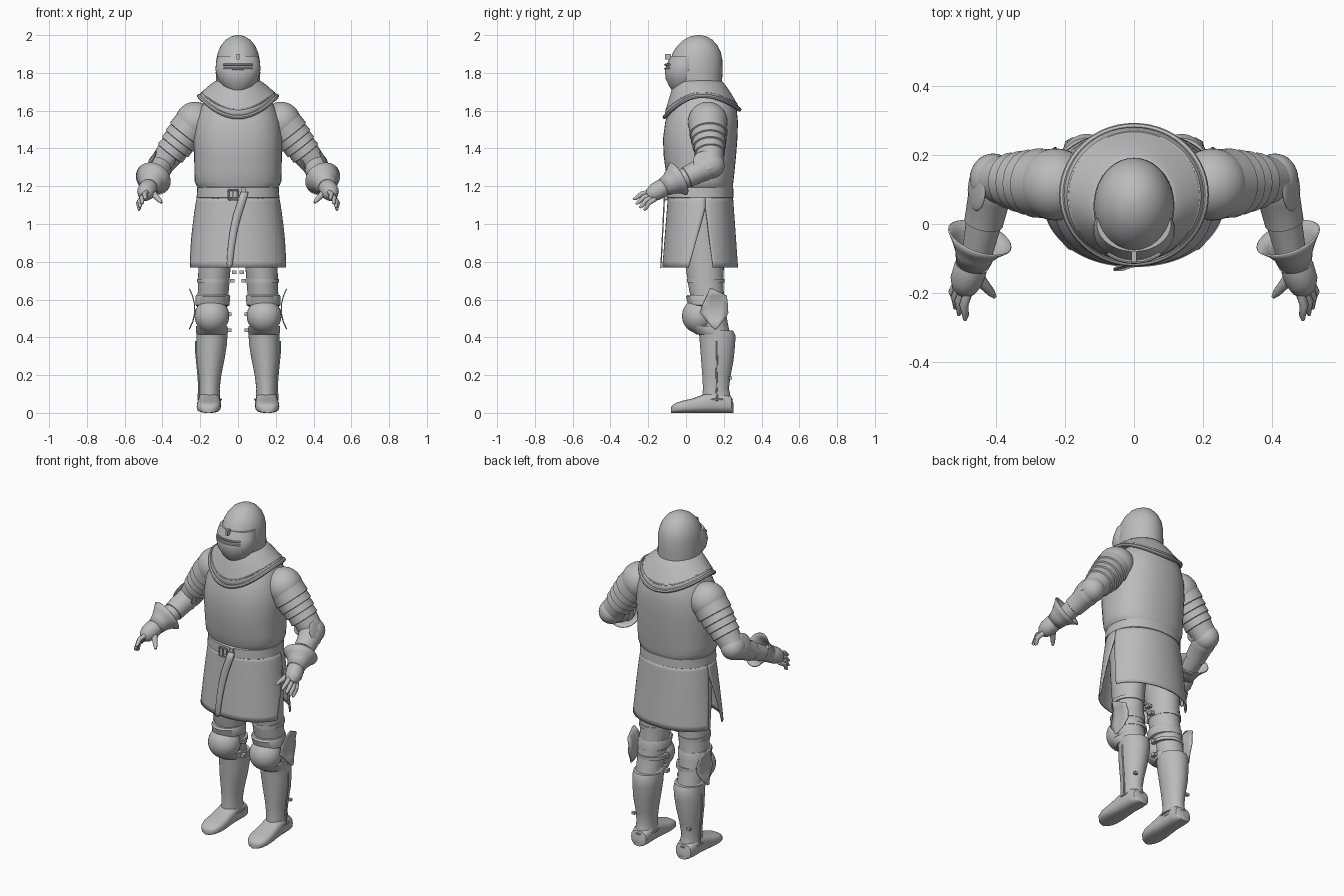
import bpy, bmesh
from math import sin, cos, radians, copysign
from mathutils import Vector as V

if bpy.data.objects.get("Cube"):
    bpy.data.objects.remove(bpy.data.objects["Cube"], do_unlink=True)

STEEL = bpy.data.materials.new("plain_grey")
STEEL.use_nodes = True
STEEL.diffuse_color = (0.5, 0.5, 0.5, 1)
STEEL.node_tree.nodes["Principled BSDF"].inputs["Base Color"].default_value = (0.5, 0.5, 0.5, 1)


def finish(name, bm, mirror=False, thick=0.0, angle=40):
    bmesh.ops.remove_doubles(bm, verts=bm.verts, dist=1e-5)
    bmesh.ops.recalc_face_normals(bm, faces=bm.faces)
    me = bpy.data.meshes.new(name)
    bm.to_mesh(me)
    bm.free()
    me.materials.append(STEEL)
    ob = bpy.data.objects.new(name, me)
    bpy.context.collection.objects.link(ob)
    bpy.ops.object.select_all(action='DESELECT')
    ob.select_set(True)
    bpy.context.view_layer.objects.active = ob
    bpy.ops.object.shade_smooth_by_angle(angle=radians(angle))
    if thick:
        mod = ob.modifiers.new("Thickness", 'SOLIDIFY')
        mod.thickness, mod.offset = thick, 0
    if mirror:
        ob.modifiers.new("Mirror", 'MIRROR').use_clip = False
    return ob


def ring(c, u, v, n=40, p=2.0, a0=0, a1=360):
    """Superellipse section; angle 0 points along -v."""
    full = a1 - a0 == 360
    pts = []
    for i in range(n):
        a = radians(a0 + (a1 - a0) * i / (n if full else n - 1))
        s, k = sin(a), cos(a)
        pts.append(V(c) + V(u) * copysign(abs(s) ** (2 / p), s)
                   - V(v) * copysign(abs(k) ** (2 / p), k))
    return pts


def skin(name, rows, closed=True, caps=True, loop=False, **kw):
    """Join rows of points into a surface."""
    bm = bmesh.new()
    vs = [[bm.verts.new(q) for q in row] for row in rows]
    n = len(vs[0])
    pairs = list(zip(vs, vs[1:])) + ([(vs[-1], vs[0])] if loop else [])
    for a, b in pairs:
        for i in range(n if closed else n - 1):
            j = (i + 1) % n
            bm.faces.new((a[i], a[j], b[j], b[i]))
    if closed and caps and not loop:
        bm.faces.new(vs[0])
        bm.faces.new(vs[-1])
    return finish(name, bm, **kw)


def level(z, rx, yf, yb, cx=0.0, **kw):
    """Horizontal section given by its half width and front and back."""
    return ring((cx, (yf + yb) / 2, z), (rx, 0, 0), (0, (yb - yf) / 2, 0), **kw)


def tube(name, pts, radii, ref=(1, 0, 0), n=24, loop=False, **kw):
    pts = [V(q) for q in pts]
    m, rows = len(pts), []
    for i, (q, r) in enumerate(zip(pts, radii)):
        a = pts[i - 1] if i or loop else q
        b = pts[(i + 1) % m] if loop else pts[min(i + 1, m - 1)]
        d = (b - a).normalized()
        u = d.cross(V(ref)).normalized()
        rows.append(ring(q, u * r, d.cross(u) * r, n=n))
    return skin(name, rows, loop=loop, **kw)


def ball(name, c, size, normal=None, mirror=True):
    bm = bmesh.new()
    bmesh.ops.create_uvsphere(bm, u_segments=32, v_segments=18, radius=1)
    for v in bm.verts:
        v.co = V((v.co.x * size[0], v.co.y * size[1], v.co.z * size[2]))
        if normal:
            v.co = V((0, 0, 1)).rotation_difference(V(normal)) @ v.co
        v.co += V(c)
    return finish(name, bm, mirror)


def box(name, c, size, mirror=True):
    bm = bmesh.new()
    bmesh.ops.create_cube(bm, size=1)
    for v in bm.verts:
        v.co = V(c) + V(v.co[i] * size[i] for i in range(3))
    return finish(name, bm, mirror)


def lerp(a, b, t):
    return a + (b - a) * t


# Helmet bowl, hinged visor, eye slit rims and peg
skin("helmet_bowl", [level(*r) for r in (
    (2.0, .012, .055, .08), (1.992, .038, .02, .11), (1.975, .066, -.012, .14),
    (1.945, .09, -.045, .167), (1.91, .106, -.068, .184), (1.87, .115, -.083, .192),
    (1.8, .118, -.09, .193), (1.735, .115, -.055, .19))])
skin("visor", [level(*r) for r in (
    (1.89, .108, -.08, .08), (1.85, .117, -.1, .08), (1.815, .119, -.112, .08),
    (1.77, .108, -.108, .08), (1.73, .082, -.09, .06), (1.7, .05, -.07, .03),
    (1.685, .02, -.055, 0))])
for z, nm in ((1.843, "slit_upper_rim"), (1.822, "slit_lower_rim")):
    arc = level(z, .114, -.11, .08, n=14, a0=-42, a1=42)
    tube(nm, arc, [.006] * 14, ref=(0, 0, 1), n=8)
box("visor_peg", (0, -.095, 1.885), (.014, .03, .03), mirror=False)

# Mail cape around the neck, with a rolled hem
def cape_row(t):
    row = ring((0, lerp(.065, .085, t), 0), (lerp(.105, .207, t), 0, 0),
               (0, lerp(.115, .198, t), 0), n=56)
    for i, q in enumerate(row):
        k = cos(radians(360 * i / 56))
        q.z = lerp(1.76, 1.678 - (.112 if k > 0 else .072) * k * k, t ** 1.25)
    return row

skin("neck_cape", [cape_row(i / 6) for i in range(7)], caps=False, thick=.008)
tube("cape_hem", cape_row(1), [.011] * 56, ref=(0, 0, 1), n=8, loop=True)
tube("cape_inner_roll", cape_row(.84), [.006] * 56, ref=(0, 0, 1), n=8, loop=True)

# Padded torso
skin("torso", [level(*r, p=2.3) for r in (
    (1.185, .205, -.085, .243), (1.2, .218, -.09, .248), (1.225, .229, -.098, .251),
    (1.27, .231, -.106, .256), (1.36, .232, -.118, .265), (1.45, .235, -.122, .272),
    (1.54, .225, -.11, .275), (1.61, .2, -.085, .268), (1.67, .165, -.045, .24),
    (1.72, .11, .0, .18))])

# Belt, buckle and hanging strap
skin("belt", [level(*r, p=2.2) for r in (
    (1.136, .213, -.095, .246), (1.14, .219, -.101, .252),
    (1.192, .216, -.099, .25), (1.196, .208, -.092, .243))])
frame = ring((-.025, -.108, 1.155), (.026, 0, 0), (0, 0, .026), n=24, p=6)
tube("belt_buckle", frame, [.005] * 24, ref=(0, 1, 0), n=8, loop=True)
box("buckle_pin", (-.025, -.109, 1.155), (.006, .006, .05), mirror=False)
box("belt_loop", (.03, -.104, 1.16), (.024, .012, .064), mirror=False)
strap = ((.035, 1.17, .02), (.02, 1.12, .022), (-.003, 1.05, .022), (-.022, .97, .02),
         (-.036, .88, .018), (-.044, .79, .016), (-.046, .768, .01))
skin("belt_strap", [[V((x + s * w, -.113 - (1.17 - z) * .05, z)) for s in (-1, 1)]
                    for x, z, w in strap], closed=False, thick=.007)

# Skirt of two panels with a slit at each side
def panel(name, front):
    rows = []
    for i in range(13):
        t = i / 12
        z = lerp(1.15, .77, t)
        k = max(0, (1.09 - z) / .32)
        a = lerp(98, 73, k) if front else lerp(98, 109, k)
        span = (-a, a) if front else (a, 360 - a)
        row = level(z, lerp(.213, .262, t ** .8), lerp(-.092, -.122, t),
                    lerp(.245, .272, t), n=37, a0=span[0], a1=span[1], p=2.1)
        rows.append(row)
    skin(name, rows, closed=False, thick=.007)

panel("skirt_front", True)
panel("skirt_back", False)

# Legs: thigh, plate lips, knee, greave and foot
def leg_part(name, rows, **kw):
    skin(name, [level(z, rx, yf, yb, cx) for z, cx, rx, yf, yb in rows], mirror=True, **kw)

leg_part("thigh", ((1.1, .112, .1, -.03, .2), (.9, .118, .095, -.015, .205),
                   (.76, .125, .085, .0, .2), (.66, .13, .082, .015, .198),
                   (.56, .137, .08, .035, .208), (.48, .139, .075, .06, .22),
                   (.41, .138, .072, .085, .235)))
leg_part("thigh_plate_lip", ((.625, .133, .088, .008, .2), (.615, .133, .092, .0, .205),
                             (.57, .136, .09, .012, .208), (.565, .136, .082, .03, .2)))
for z, yf, yb in ((.7, .006, .203), (.525, .04, .219)):
    leg_part("thigh_strap", [(z + d, .131, .087, yf, yb) for d in (-.01, .01)])
ball("knee_cap", (.138, .067, .513), (.092, .088, .092))
leg_part("knee_lower_plate", ((.46, .138, .083, .0, .2), (.43, .138, .085, .035, .235),
                              (.415, .138, .08, .055, .24)))
leg_part("greave", ((.05, .15, .06, .085, .25), (.075, .15, .056, .085, .238),
                    (.13, .15, .053, .09, .227), (.2, .148, .06, .086, .237),
                    (.28, .145, .073, .08, .252), (.36, .14, .081, .074, .26),
                    (.41, .138, .082, .07, .262), (.435, .138, .082, .067, .25)))
foot = ((.252, .03, .045), (.24, .05, .085), (.2, .058, .105), (.14, .058, .115),
        (.085, .06, .095), (.03, .064, .075), (-.02, .063, .064), (-.055, .052, .052),
        (-.073, .035, .04), (-.08, .015, .028))
skin("foot", [ring((lerp(.155, .15, y * 4), y, h / 2), (rx, 0, 0), (0, 0, h / 2), n=28, p=2.8)
              for y, rx, h in foot], mirror=True)
tube("greave_hinge", [(.21, .165, .07), (.206, .16, .14), (.212, .162, .22),
                      (.222, .165, .32), (.222, .165, .38)], [.005] * 5, n=8, mirror=True)
tube("ankle_trim", level(.07, .059, .08, .242, .15), [.006] * 40, ref=(0, 0, 1), n=8,
     loop=True, mirror=True)

# Flared plate outside each knee
rows = []
for z, y0, y1 in ((.443, .148, .162), (.485, .112, .195), (.53, .075, .224),
                  (.575, .088, .222), (.62, .11, .216), (.657, .126, .142)):
    rows.append([V((.228 + 2.6 * (z - .55) ** 2, lerp(y0, y1, i / 4), z)) for i in range(5)])
skin("knee_wing", rows, closed=False, thick=.006, mirror=True)

# Small buckles on leg straps
for c in ((.046, .12, .437), (.046, .12, .522), (.03, .11, .7), (.02, .1, .745)):
    box("leg_buckle", c, (.025, .03, .018))
box("greave_buckle", (.185, .235, .185), (.02, .016, .014))

# Arms: shoulder, stepped upper arm, elbow, forearm
S, E, W = V((.23, .115, 1.54)), V((.41, .13, 1.31)), V((.455, -.08, 1.207))
ball("shoulder_cap", (.228, .115, 1.54), (.105, .105, .107))
steps = ((0, .1), (.28, .101), (.29, .093), (.43, .095), (.44, .087), (.57, .089),
         (.58, .08), (.72, .082), (.73, .074), (1, .066))
tube("upper_arm", [S.lerp(E, t) for t, r in steps], [r for t, r in steps], n=32, mirror=True)
ball("elbow_cap", E, (.068, .075, .07))
ball("elbow_outer_disc", (.457, .1, 1.335), (.057, .062, .01), normal=(.9, 0, .42))
ball("elbow_inner_disc", (.345, .09, 1.32), (.036, .04, .008), normal=(.9, 0, .42))
bands = ((.0, .062), (.2, .066), (.25, .062), (.6, .057), (.61, .052), (1, .045))
tube("forearm", [E.lerp(W, t) for t, r in bands], [r for t, r in bands], n=28, mirror=True)

# Gauntlets: flared cuff, hand, fingers and thumb
tube("gauntlet_cuff", [(.448, -.04, 1.24), (.456, -.062, 1.228), (.463, -.088, 1.212),
                       (.47, -.12, 1.195)], [.095, .073, .055, .046],
     n=32, caps=False, thick=.005, mirror=True)
tube("hand", [(.466, -.105, 1.203), (.476, -.13, 1.188), (.488, -.165, 1.168),
              (.494, -.19, 1.153), (.497, -.202, 1.146)], [.042, .049, .047, .036, .02],
     n=24, mirror=True)
for i in range(4):
    t = i / 3
    a = V((.478, -.185, 1.172)).lerp(V((.51, -.165, 1.132)), t)
    b = V((.492, -.28, 1.13)).lerp(V((.525, -.222, 1.073)), t)
    b += V((.008, -.005, -.006)) * sin(3.14 * t)
    mid = a.lerp(b, .5) + V((.01, -.004, .008))
    tube("finger", [a, mid, a.lerp(b, .85), b], [.014, .013, .01, .005], n=10, mirror=True)
tube("thumb", [(.465, -.14, 1.175), (.437, -.175, 1.148), (.415, -.2, 1.125),
               (.405, -.212, 1.112)], [.022, .016, .012, .006], n=12, mirror=True)
